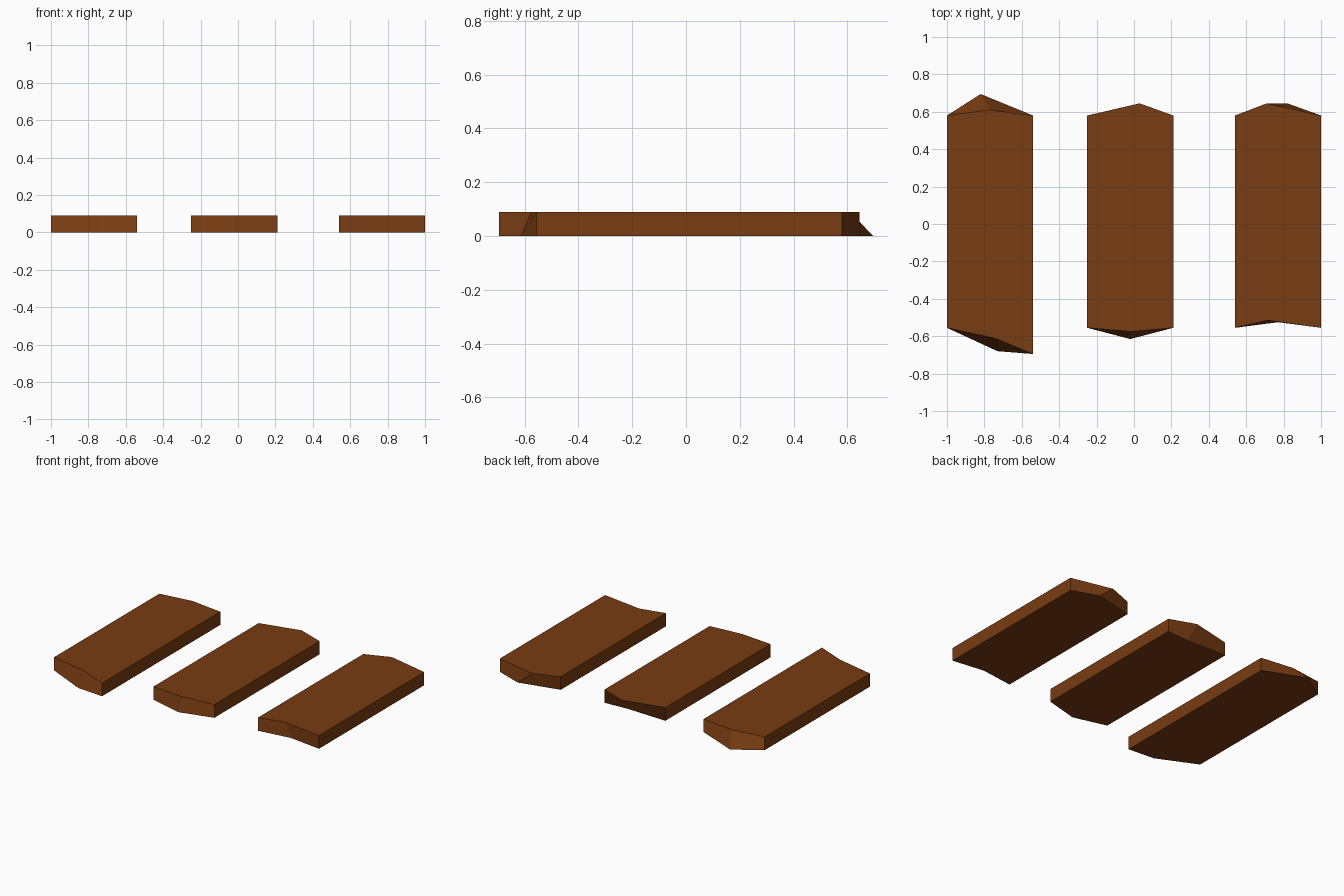
import bpy
import bmesh

if "Cube" in bpy.data.objects:
    bpy.data.objects.remove(bpy.data.objects["Cube"])

THICK = 0.09

wood = bpy.data.materials.new("wood")
wood.diffuse_color = (0.19, 0.045, 0.006, 1)
wood.use_nodes = True
wood.node_tree.nodes["Principled BSDF"].inputs["Base Color"].default_value = wood.diffuse_color


def plank(name, x0, x1, front, back, front_mid, back_mid):
    """Board with a snapped point at each end.
    front / back: y of the (left, right) corners; *_mid: (bottom, top) break points."""
    bm = bmesh.new()
    rings = []
    for level, z in enumerate((0, THICK)):
        outline = [(x0, front[0]), front_mid[level], (x1, front[1]),
                   (x1, back[1]), back_mid[level], (x0, back[0])]
        rings.append([bm.verts.new((x, y, z)) for x, y in outline])
    low, high = rings
    bm.faces.new(low[::-1])
    bm.faces.new(high)
    for i in range(6):
        j = (i + 1) % 6
        bm.faces.new((low[i], low[j], high[j], high[i]))
    bmesh.ops.triangulate(bm, faces=[f for f in bm.faces if len(f.verts) > 4])
    bmesh.ops.recalc_face_normals(bm, faces=bm.faces)
    mesh = bpy.data.meshes.new(name)
    bm.to_mesh(mesh)
    bm.free()
    mesh.materials.append(wood)
    obj = bpy.data.objects.new(name, mesh)
    bpy.context.collection.objects.link(obj)


# Three loose boards, left to right
plank("left_plank", -1.0, -0.54, (-0.555, -0.695), (0.58, 0.58),
      ((-0.73, -0.68), (-0.73, -0.615)), ((-0.82, 0.695), (-0.77, 0.61)))
plank("middle_plank", -0.25, 0.21, (-0.555, -0.555), (0.58, 0.58),
      ((-0.02, -0.615), (-0.02, -0.575)), ((0.045, 0.57), (0.03, 0.645)))
plank("right_plank", 0.54, 1.0, (-0.555, -0.555), (0.58, 0.58),
      ((0.77, -0.525), (0.715, -0.515)), ((0.82, 0.645), (0.71, 0.645)))
